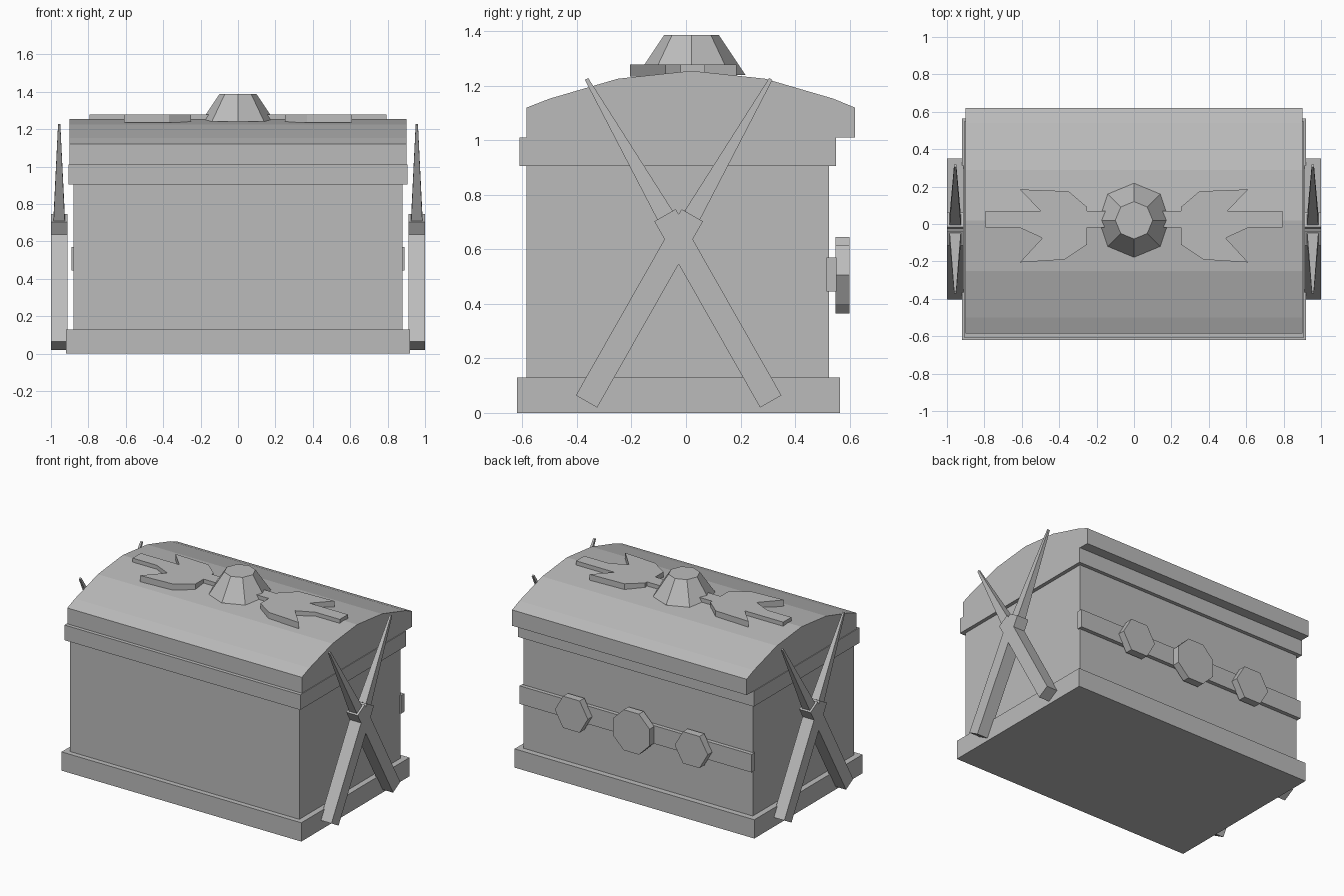
import bpy, bmesh, math
from mathutils import Vector, Matrix

cube = bpy.data.objects.get("Cube")
if cube:
    bpy.data.objects.remove(cube, do_unlink=True)

grey = bpy.data.materials.new("stone_grey")
grey.use_nodes = True
grey.diffuse_color = (0.5, 0.5, 0.5, 1)
grey.node_tree.nodes["Principled BSDF"].inputs["Base Color"].default_value = (0.5, 0.5, 0.5, 1)


def finish(name, bm):
    bmesh.ops.recalc_face_normals(bm, faces=bm.faces)
    mesh = bpy.data.meshes.new(name)
    bm.to_mesh(mesh)
    bm.free()
    mesh.materials.append(grey)
    obj = bpy.data.objects.new(name, mesh)
    bpy.context.collection.objects.link(obj)
    return obj


def box(name, half_x, y0, y1, z0, z1):
    bm = bmesh.new()
    bmesh.ops.create_cube(bm, size=1)
    for v in bm.verts:
        v.co = (2 * half_x * v.co.x, (y0, y1)[v.co.y > 0], (z0, z1)[v.co.z > 0])
    return finish(name, bm)


def prism(name, points, offset):
    """Extrude a flat outline along an offset."""
    bm = bmesh.new()
    face = bm.faces.new([bm.verts.new(p) for p in points])
    new = bmesh.ops.extrude_face_region(bm, geom=[face], use_keep_orig=True)["geom"]
    bmesh.ops.translate(bm, vec=offset,
                        verts=[g for g in new if isinstance(g, bmesh.types.BMVert)])
    return finish(name, bm)


def tapered_bar(name, start, end, size0, size1):
    """Square bar in a side plane, tapering from (x, across) size0 to size1."""
    start, end = Vector(start), Vector(end)
    along = (end - start).normalized()
    out = Vector((1, 0, 0))
    across = along.cross(out)
    bm = bmesh.new()
    rings = []
    for centre, (sx, sa) in ((start, size0), (end, size1)):
        rings.append([bm.verts.new(centre + out * sx * i / 2 + across * sa * j / 2)
                      for i, j in ((-1, -1), (1, -1), (1, 1), (-1, 1))])
    for ring in rings:
        bm.faces.new(ring)
    for i in range(4):
        k = (i + 1) % 4
        bm.faces.new((rings[0][i], rings[0][k], rings[1][k], rings[1][i]))
    return finish(name, bm)


# Chest body with base and rim mouldings
box("chest_body", 0.88, -0.585, 0.525, 0.02, 0.95)
box("base_moulding", 0.92, -0.62, 0.565, 0, 0.13)
box("rim_moulding", 0.905, -0.61, 0.55, 0.905, 1.01)

# Domed lid
lid = [(-0.585, 1.01), (-0.585, 1.12), (-0.5, 1.153), (-0.25, 1.226), (0.02, 1.255),
       (0.29, 1.226), (0.54, 1.153), (0.62, 1.12), (0.62, 1.01)]
prism("lid", [(-0.9, y, z) for y, z in lid], (1.8, 0, 0))

# Octagonal knob on the lid
bm = bmesh.new()
bmesh.ops.create_cone(bm, cap_ends=True, segments=8, radius1=0.198, radius2=0.1, depth=0.147,
                      matrix=Matrix.Translation((0, 0.02, 1.3135)))
finish("lid_knob", bm)

# Three-pronged flat ornament on each side of the knob
wing = [(0.1, 0.07), (0.25, 0.07), (0.25, 0.09), (0.35, 0.175), (0.61, 0.185), (0.5, 0.07),
        (0.795, 0.07), (0.795, -0.02), (0.61, -0.02), (0.49, -0.075), (0.61, -0.205),
        (0.37, -0.19), (0.25, -0.11), (0.25, -0.02), (0.1, -0.02)]
for side, s in (("left", 1), ("right", -1)):
    prism("lid_ornament_" + side, [(s * x, y, 1.235) for x, y in wing], (0, 0, 0.043))

# Back belt with polygonal studs
box("back_belt", 0.89, 0.515, 0.552, 0.445, 0.57)
for name, x, sides, radius, turn in (("centre", 0, 8, 0.152, math.pi / 8),
                                     ("left", 0.46, 6, 0.127, 0),
                                     ("right", -0.46, 6, 0.127, 0)):
    angles = [turn + math.tau * i / sides for i in range(sides)]
    prism("back_stud_" + name, [(x + radius * math.cos(a), 0.548, 0.505 + radius * math.sin(a))
                                for a in angles], (0, 0.052, 0))

# Crossed spears on both ends
for side, s in (("left", 1), ("right", -1)):
    for lean, d in (("forward", -1), ("backward", 1)):
        x, mid = s * 0.956, -0.027
        top = (x, mid + d * 0.05, 0.725)
        tapered_bar(f"spear_shaft_{side}_{lean}", (x, mid - d * 0.338, 0.042), top,
                    (0.088, 0.09), (0.088, 0.09))
        tapered_bar(f"spear_point_{side}_{lean}", top, (x, mid + d * 0.338, 1.225),
                    (0.06, 0.065), (0.012, 0.014))
